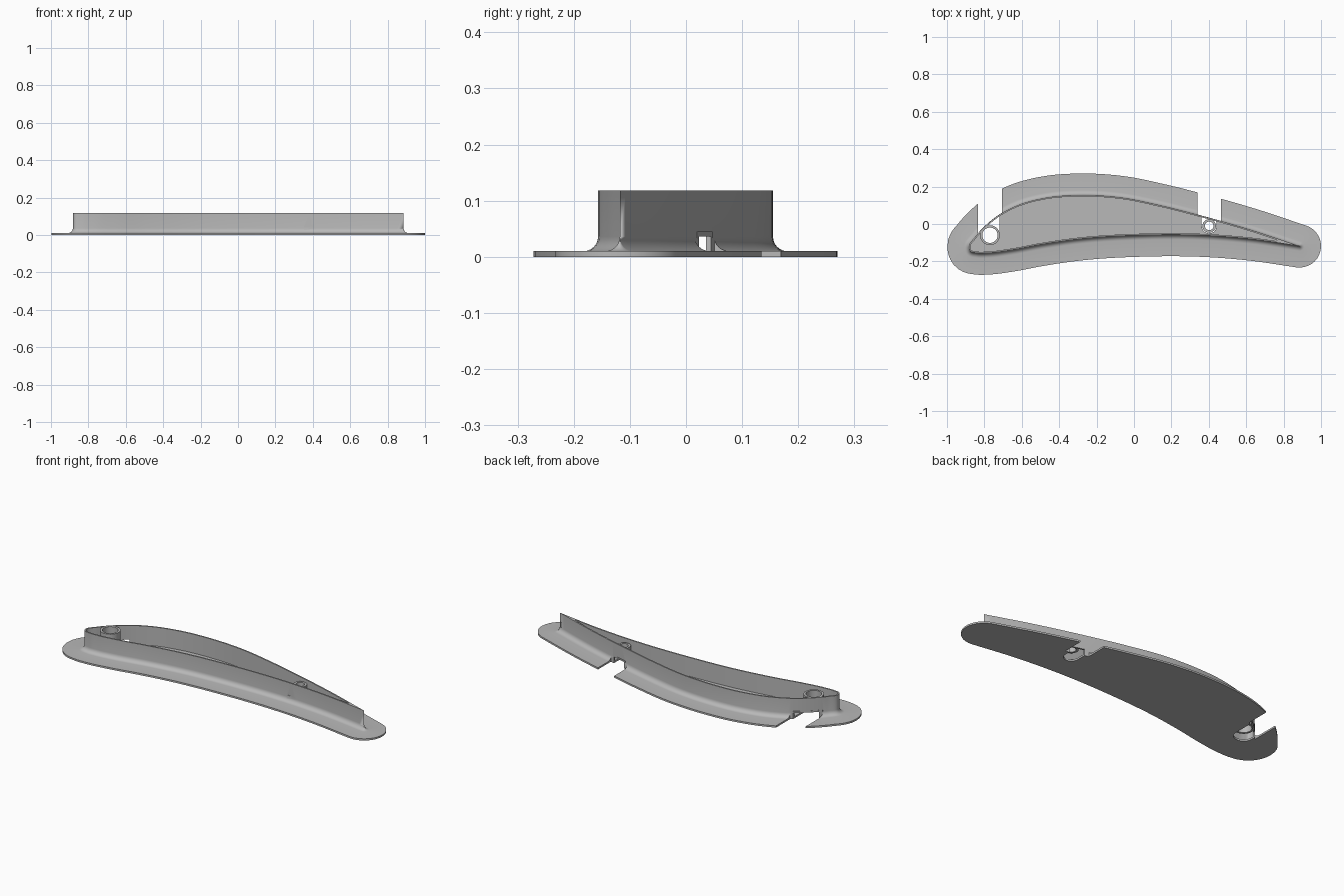
import bpy, bmesh
from math import pi, sin, cos, atan2
from mathutils import Vector

if "Cube" in bpy.data.objects:
    bpy.data.objects.remove(bpy.data.objects["Cube"])

TOP, PLATE, FLANGE, FILLET, WALL = 0.118, 0.01, 0.115, 0.026, 0.008
ROOF, POCKET = 0.045, 0.036

grey = bpy.data.materials.new("light grey")
grey.use_nodes = True
grey.diffuse_color = (0.48, 0.48, 0.48, 1)
grey.node_tree.nodes["Principled BSDF"].inputs["Base Color"].default_value = grey.diffuse_color

# Blade outline, from the trailing tip over the back, round the nose and home
KEYS = [Vector(p) for p in [
    (.885, -.118), (.62, -.03), (.35, .047), (.14, .1), (-.07, .142), (-.27, .155),
    (-.475, .14), (-.61, .105), (-.72, .05), (-.8, -.015), (-.85, -.07), (-.883, -.12),
    (-.875, -.145), (-.84, -.155), (-.78, -.155), (-.66, -.14), (-.5, -.11),
    (-.29, -.08), (.03, -.06), (.35, -.06), (.62, -.08), (.885, -.118)]]


def outline(steps=8):
    """Smooth outline as (point, outward normal) pairs, with a fan at the tip."""
    pts = [2 * KEYS[0] - KEYS[1]] + KEYS + [2 * KEYS[-1] - KEYS[-2]]
    pairs = []
    last = len(KEYS) - 2
    for i in range(last + 1):
        a, b, c, d = pts[i:i + 4]
        # chord-scaled tangents avoid overshoot where spacing changes
        l0, l1, l2 = (b - a).length, (c - b).length, (d - c).length
        m1 = ((b - a) / l0 * l1 + (c - b) / l1 * l0) / (l0 + l1) * l1
        m2 = ((c - b) / l1 * l2 + (d - c) / l2 * l1) / (l1 + l2) * l1
        for k in range(steps + (i == last)):
            t = k / steps
            p = (b * (2*t**3 - 3*t**2 + 1) + m1 * (t**3 - 2*t**2 + t)
                 + c * (3*t**2 - 2*t**3) + m2 * (t**3 - t**2))
            v = (b * (6*t*t - 6*t) + m1 * (3*t*t - 4*t + 1)
                 + c * (6*t - 6*t*t) + m2 * (3*t*t - 2*t)).normalized()
            pairs.append((p, Vector((v.y, -v.x))))
    n0, n1 = pairs[-1][1], pairs[0][1]
    a0, a1 = atan2(n0.y, n0.x), atan2(n1.y, n1.x)
    for k in range(1, 16):
        a = a0 + (a1 - a0) * k / 16
        pairs.append((KEYS[0].copy(), Vector((cos(a), sin(a)))))
    return pairs


PAIRS = outline()


def ring(offset, z):
    return [(*(p + n * offset), z) for p, n in PAIRS]


def inner_ring(z):
    """Inside of the wall, closing to a point where the blade gets too thin."""
    return [(.77, -.089, z) if p.x > .77 else (*(p - n * WALL), z) for p, n in PAIRS]


def loft(name, rings, closed=False):
    """Skin a stack of rings; cap the ends, or join last to first."""
    bm = bmesh.new()
    rows = [[bm.verts.new(c) for c in r] for r in rings]
    n = len(rows[0])
    for a, b in zip(rows, rows[1:] + rows[:1] if closed else rows[1:]):
        for i in range(n):
            j = (i + 1) % n
            bm.faces.new((a[i], a[j], b[j], b[i]))
    if not closed:
        bm.faces.new(rows[0][::-1])
        bm.faces.new(rows[-1])
    bmesh.ops.remove_doubles(bm, verts=bm.verts, dist=1e-5)
    bmesh.ops.recalc_face_normals(bm, faces=bm.faces)
    mesh = bpy.data.meshes.new(name)
    bm.to_mesh(mesh)
    bm.free()
    ob = bpy.data.objects.new(name, mesh)
    mesh.materials.append(grey)
    bpy.context.collection.objects.link(ob)
    return ob


def prism(name, plan, z0, z1):
    return loft(name, [[(x, y, z) for x, y in plan] for z in (z0, z1)])


def box(name, x0, x1, y0, y1, z0, z1):
    return prism(name, [(x0, y0), (x1, y0), (x1, y1), (x0, y1)], z0, z1)


def circle(x, y, r, z, n=40):
    return [(x + r * cos(2 * pi * k / n), y + r * sin(2 * pi * k / n), z) for k in range(n)]


def activate(ob):
    bpy.ops.object.select_all(action='DESELECT')
    ob.select_set(True)
    bpy.context.view_layer.objects.active = ob


def combine(ob, tool, operation):
    """Apply a boolean and discard the tool."""
    mod = ob.modifiers.new(operation.lower(), 'BOOLEAN')
    mod.object, mod.operation, mod.solver = tool, operation, 'EXACT'
    activate(ob)
    bpy.ops.object.modifier_apply(modifier=mod.name)
    bpy.data.objects.remove(tool)


def smooth(ob):
    activate(ob)
    bpy.ops.object.shade_smooth_by_angle(angle=pi / 6)


# Flanged plate with a filleted blade-shaped wall
fillet = [ring(FILLET * (1 - sin(a)), PLATE + FILLET * (1 - cos(a)))
          for a in [pi / 2 * k / 6 for k in range(7)]]
body = loft("flanged_blade_wall", [ring(FLANGE, 0), ring(FLANGE, PLATE), *fillet,
                                   ring(0, TOP), inner_ring(TOP), inner_ring(PLATE)])

# Per boss: centre, half width of flange notch, housing and pocket, then tube sizes
BOSSES = [("front", -.77, -.06, .065, .064, .052, .053, .041, TOP - .001),
          ("rear", .402, -.01, .063, .048, .04, .036, .023, .1)]

for name, x, y, notch, house, pocket, r_out, r_in, height in BOSSES:
    # Raised housing inside the wall
    housing = box("housing", x - house, x + house, y - .052, .3, .004, ROOF)
    combine(housing, loft("core", [ring(-.004, -.1), ring(-.004, .2)]), 'INTERSECT')
    combine(body, housing, 'UNION')
    # Notch through the flange, stopping at the wall
    cut = box("notch", x - notch, x + notch, y, .4, -.05, .08)
    combine(cut, loft("core", [ring(.001, -.1), ring(.001, .2)]), 'DIFFERENCE')
    combine(body, cut, 'DIFFERENCE')
    # Round-ended pocket running under the wall
    arc = [(x + pocket * cos(a), y + pocket * sin(a))
           for a in [-pi + pi * k / 16 for k in range(17)]]
    combine(body, prism("pocket", arc + [(x + pocket, .4), (x - pocket, .4)], -.05, POCKET),
            'DIFFERENCE')
    # Screw hole in the pocket roof
    combine(body, loft("hole", [circle(x, y, .013, z, 20) for z in (.02, .06)]), 'DIFFERENCE')
    # Hollow boss standing on the housing
    z0 = ROOF - .002
    smooth(loft(name + "_boss", [circle(x, y, r_out, z0), circle(x, y, r_out, height),
                                 circle(x, y, r_in, height), circle(x, y, r_in, z0)], True))

smooth(body)
